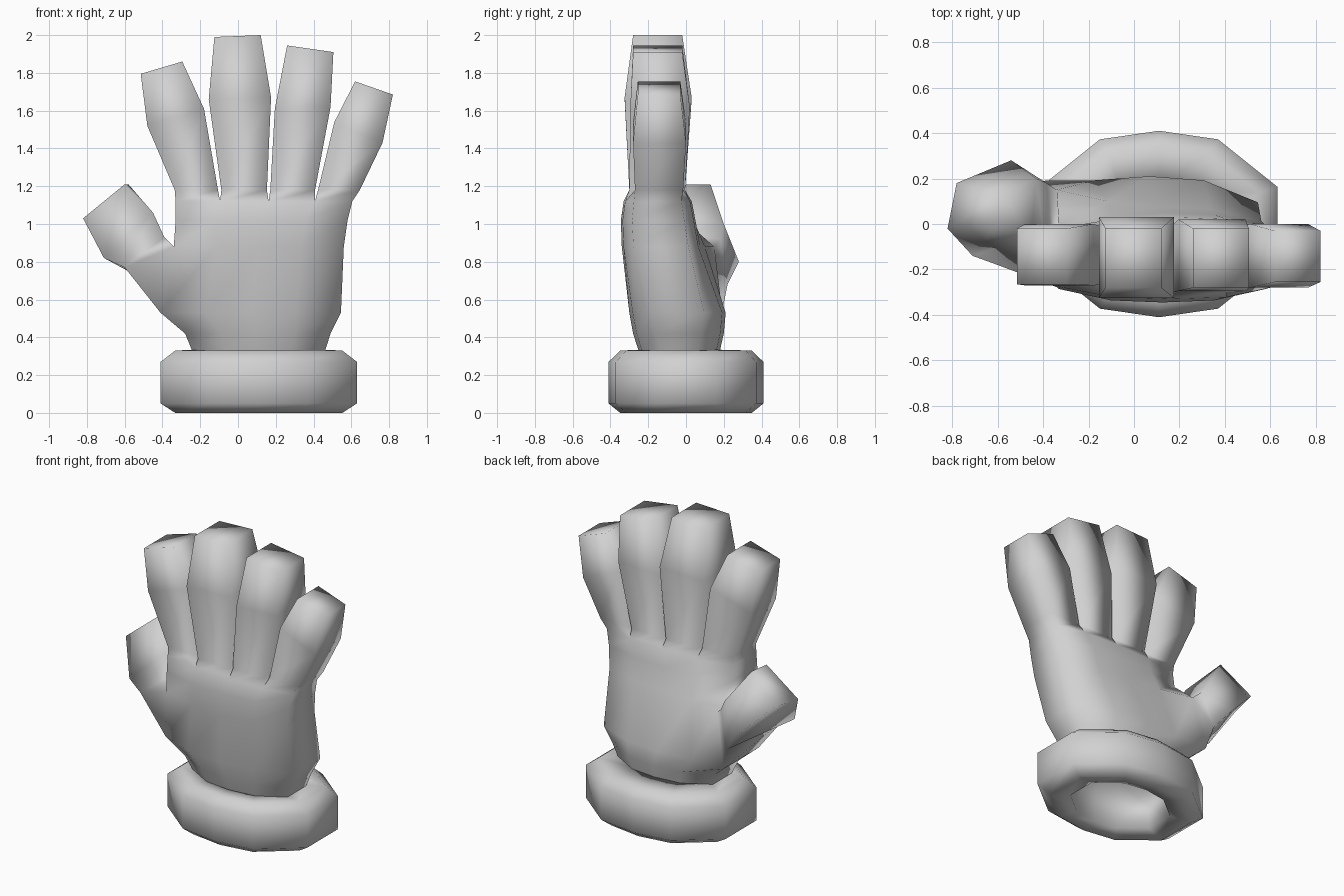
import bpy
import bmesh

cube = bpy.data.objects.get("Cube")
if cube:
    bpy.data.objects.remove(cube, do_unlink=True)

grey = bpy.data.materials.new("light_grey")
grey.use_nodes = True
COLOUR = (0.64, 0.64, 0.64, 1)
grey.diffuse_color = COLOUR
grey.node_tree.nodes["Principled BSDF"].inputs["Base Color"].default_value = COLOUR


def oval(z, x0, x1, yf, yb, rounding):
    """Ten points: five along the front, then five back along the rear."""
    mid, half = (yf + yb) / 2, (yb - yf) / 2
    cols = [(x0 + (x1 - x0) * i / 4, half * (1 - rounding * abs(i / 2 - 1) ** 2.7))
            for i in range(5)]
    return ([(x, mid - h, z) for x, h in cols]
            + [(x, mid + h, z) for x, h in reversed(cols)])


def add_ring(bm, points):
    return [bm.verts.new(p) for p in points]


def bridge(bm, a, b, skip=()):
    n = len(a)
    for i in range(n):
        if i not in skip:
            j = (i + 1) % n
            bm.faces.new((a[i], a[j], b[j], b[i]))


def finish(bm, name):
    bmesh.ops.recalc_face_normals(bm, faces=bm.faces)
    for f in bm.faces:
        f.smooth = True
    mesh = bpy.data.meshes.new(name)
    bm.to_mesh(mesh)
    bm.free()
    mesh.materials.append(grey)
    obj = bpy.data.objects.new(name, mesh)
    bpy.context.collection.objects.link(obj)
    return obj


# Cuff: a thick ten-sided ring, bevelled outside, its top closing on the wrist
bm = bmesh.new()
profile = [(0.6, 0.02), (0.85, 0), (1, 0.05), (1, 0.27), (0.85, 0.33)]
rings = [add_ring(bm, oval(z, 0.11 - 0.52 * s, 0.11 + 0.52 * s, -0.41 * s, 0.41 * s, 0.6))
         for s, z in profile]
rings.append(add_ring(bm, oval(0.335, -0.22, 0.44, -0.23, 0.16, 0.55)))
for k in range(len(rings)):
    bridge(bm, rings[k - 1], rings[k])
finish(bm, "cuff")

# Palm: lofted from the wrist to the knuckles
bm = bmesh.new()
levels = [
    (0.31, -0.235, 0.455, -0.245, 0.175, 0.55),
    (0.42, -0.28, 0.49, -0.28, 0.20, 0.5),
    (0.53, -0.41, 0.545, -0.30, 0.21, 0.45),
    (0.88, -0.34, 0.56, -0.34, 0.075, 0.3),
    (1.02, -0.33, 0.58, -0.345, 0.05, 0.3),
    (1.12, -0.33, 0.605, -0.33, 0.03, 0.3),
]
palm = [add_ring(bm, oval(*lv)) for lv in levels]
THUMB_LEVEL, THUMB_SIDE = 2, 9
for k in range(len(palm) - 1):
    bridge(bm, palm[k], palm[k + 1], (THUMB_SIDE,) if k == THUMB_LEVEL else ())

# Fleshy mound at the thumb's root
low, high = palm[THUMB_LEVEL], palm[THUMB_LEVEL + 1]
high[9].co.y, high[8].co.y = 0.15, 0.10
low[9].co.y = 0.19

knuckles = palm[-1]
for i, x in enumerate((-0.33, -0.095, 0.162, 0.407, 0.605)):
    knuckles[i].co.x = knuckles[9 - i].co.x = x


def grow(base, sections):
    """Extend a four-sided digit from a base loop and close its tip."""
    for points in sections:
        ring = add_ring(bm, points)
        bridge(bm, base, ring)
        base = ring
    bm.faces.new(base)


# Fingers: each has a slim root, a swollen middle and a narrower tip
# section = left x, left z, right x, right z, front y, rear y
fingers = [
    ((-0.335, 1.18, -0.106, 1.18, -0.265, -0.02), (-0.48, 1.52, -0.18, 1.61, -0.27, 0.0),
     (-0.515, 1.795, -0.295, 1.86, -0.265, -0.02)),
    ((-0.088, 1.18, 0.153, 1.18, -0.30, -0.005), (-0.155, 1.66, 0.175, 1.67, -0.325, 0.03),
     (-0.125, 1.99, 0.12, 2.0, -0.28, -0.02)),
    ((0.171, 1.18, 0.408, 1.18, -0.30, -0.005), (0.195, 1.61, 0.49, 1.62, -0.295, 0.02),
     (0.26, 1.945, 0.505, 1.91, -0.28, -0.02)),
    ((0.424, 1.18, 0.645, 1.18, -0.27, -0.015), (0.51, 1.54, 0.765, 1.43, -0.28, 0.0),
     (0.62, 1.755, 0.82, 1.685, -0.255, -0.03)),
]
for i, sections in enumerate(fingers):
    base = [knuckles[i], knuckles[i + 1], knuckles[8 - i], knuckles[9 - i]]
    grow(base, [[(xl, yf, zl), (xr, yf, zr), (xr, yb, zr), (xl, yb, zl)]
                for xl, zl, xr, zr, yf, yb in sections])

# Thumb: leaves the side of the palm, angled up and to the rear
grow([low[0], high[0], high[9], low[9]], [
    [(-0.60, -0.18, 0.77), (-0.39, -0.07, 0.93), (-0.385, 0.18, 0.92), (-0.45, 0.22, 0.68)],
    [(-0.71, -0.14, 0.82), (-0.45, -0.05, 1.06), (-0.43, 0.20, 1.0), (-0.54, 0.28, 0.80)],
    [(-0.82, -0.02, 1.03), (-0.60, 0.0, 1.21), (-0.58, 0.13, 1.21), (-0.78, 0.18, 1.04)],
])
finish(bm, "glove_hand")
